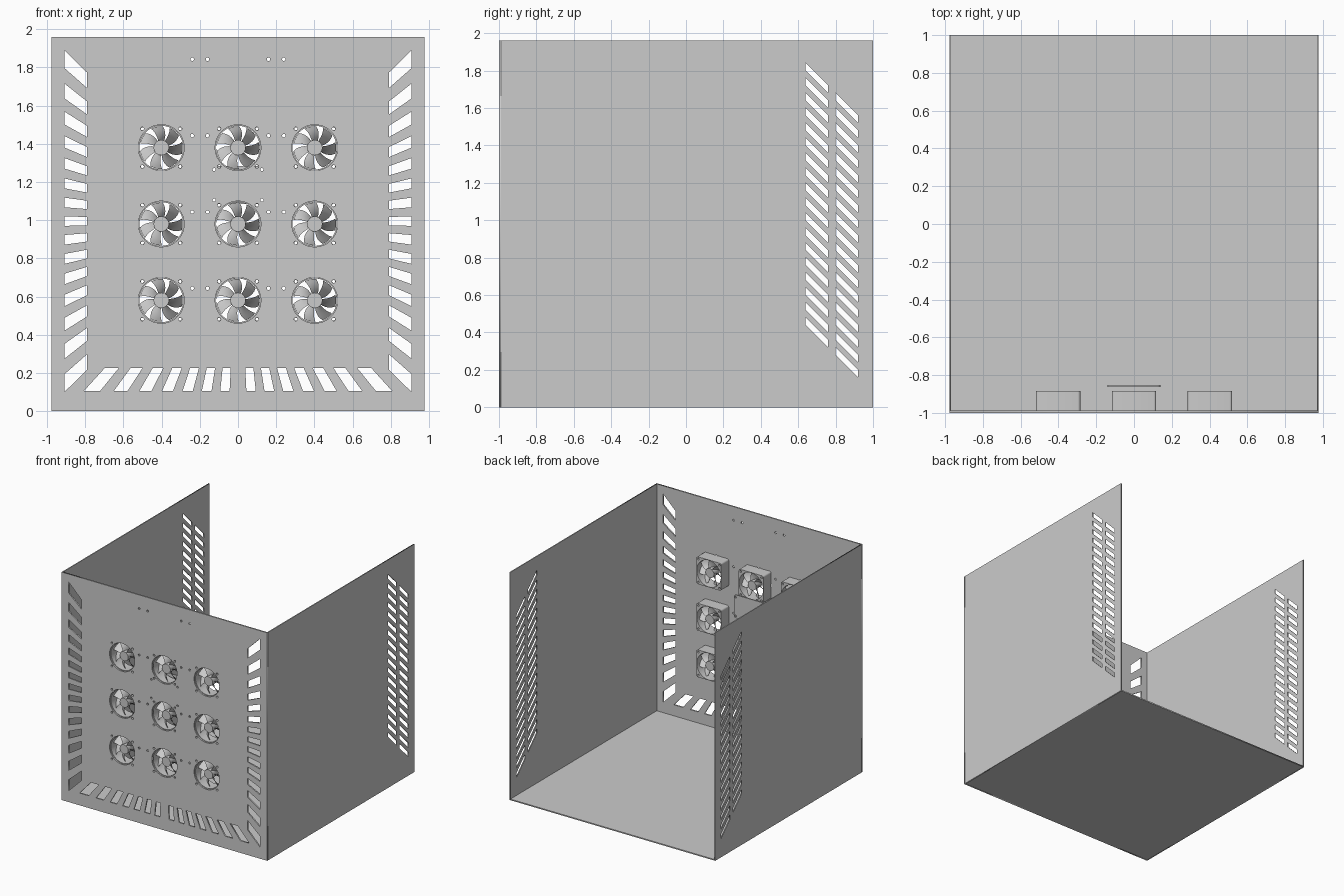
import bpy, bmesh
from math import sin, cos, tan, radians, pi
from mathutils import Matrix

if "Cube" in bpy.data.objects:
    bpy.data.objects.remove(bpy.data.objects["Cube"])

W, H, T = 0.978, 1.96, 0.012          # half width, height, sheet thickness
FRONT = Matrix(((1, 0, 0, 0), (0, 0, -1, 0), (0, 1, 0, 0), (0, 0, 0, 1)))  # profile (x, z)
SIDE = Matrix(((0, 0, 1, 0), (1, 0, 0, 0), (0, 1, 0, 0), (0, 0, 0, 1)))    # profile (y, z)


def circle(cx, cz, r, n=16):
    return [(cx + r * cos(2 * pi * i / n), cz + r * sin(2 * pi * i / n)) for i in range(n)]


def rect(x0, z0, x1, z1):
    return [(x0, z0), (x1, z0), (x1, z1), (x0, z1)]


def rounded(hx, hz, r, cz=0.0, n=5):
    pts = []
    for k, (sx, sz) in enumerate(((1, 1), (-1, 1), (-1, -1), (1, -1))):
        for i in range(n):
            a = pi / 2 * (k + i / (n - 1))
            pts.append((sx * (hx - r) + r * cos(a), cz + sz * (hz - r) + r * sin(a)))
    return pts


def link(name, mesh, loc=(0, 0, 0)):
    ob = bpy.data.objects.new(name, mesh)
    ob.location = loc
    bpy.context.collection.objects.link(ob)
    return ob


def plate(name, loops, thick, matrix):
    """Flat sheet: the first loop is the outline, the others are holes."""
    cu = bpy.data.curves.new(name, 'CURVE')
    cu.dimensions, cu.fill_mode, cu.extrude = '2D', 'BOTH', thick / 2
    for pts in loops:
        s = cu.splines.new('POLY')
        s.points.add(len(pts) - 1)
        for p, (x, y) in zip(s.points, pts):
            p.co = (x, y, 0, 1)
        s.use_cyclic_u = True
    tmp = link(name + "_profile", cu)
    dg = bpy.context.evaluated_depsgraph_get()
    me = bpy.data.meshes.new_from_object(tmp.evaluated_get(dg))
    bpy.data.objects.remove(tmp)
    me.transform(matrix)
    bm = bmesh.new()
    bm.from_mesh(me)
    bmesh.ops.remove_doubles(bm, verts=bm.verts, dist=1e-5)
    bmesh.ops.recalc_face_normals(bm, faces=bm.faces)
    bm.to_mesh(me)
    bm.free()
    me.name = name
    return me


def smooth(ob):
    bpy.ops.object.select_all(action='DESELECT')
    ob.select_set(True)
    bpy.context.view_layer.objects.active = ob
    bpy.ops.object.shade_smooth_by_angle(angle=radians(30))


fans = [(x, z) for x in (-0.402, 0, 0.402) for z in (0.58, 0.98, 1.38)]
corners = [(sx * 0.099, sz * 0.099) for sx in (-1, 1) for sz in (-1, 1)]
board_holes = [(sx * 0.125, z) for sx in (-1, 1) for z in (1.105, 1.265)]

# Front panel: radial vents, fan openings and screw holes
loops = [rect(-W, 0, W, H)]
CZ, half = 0.995, radians(1.57)
for s in (-1, 1):
    for k in range(-7, 8):
        a = radians(6.14 * k)
        loops.append([(s * r, CZ + r * tan(a + d)) for r, d in
                      ((0.79, -half), (0.91, -half), (0.91, half), (0.79, half))])
    for k in range(7):
        a = radians(4.4 + 6.04 * k)
        loops.append([(s * r * tan(a + d), CZ - r) for r, d in
                      ((0.77, -half), (0.89, -half), (0.89, half), (0.77, half))])
for x, z in fans:
    loops.append(circle(x, z, 0.12, 48))
    loops += [circle(x + dx, z + dz, 0.009) for dx, dz in corners]
loops += [circle(x, z, 0.009) for x in (-0.24, -0.16, 0.16, 0.24)
          for z in (0.643, 1.043, 1.443, 1.843)]
loops += [circle(x, z, 0.008) for x, z in board_holes]
link("front_panel", plate("front_panel", loops, T, FRONT), (0, -1 + T / 2, 0))

# Side panels: two columns of slanted vents
loops = [rect(-1 + T, 0, 1, H)]
for y, top in ((0.64, 1.84), (0.80, 1.68)):
    for i in range(18):
        z = top - 0.08 * i
        loops.append([(y, z), (y, z - 0.04), (y + 0.12, z - 0.16), (y + 0.12, z - 0.12)])
side = plate("side_panel", loops, 0.008, SIDE)
for s, n in ((-1, "left_panel"), (1, "right_panel")):
    link(n, side, (s * (W - 0.004), 0, 0))

# Floor
floor = plate("floor", [rect(-W + 0.008, -1 + T, W - 0.008, 1)], 0.01, Matrix())
link("floor", floor, (0, 0, 0.005))

# Fan housing
frame = plate("fan_housing", [rounded(0.1175, 0.1175, 0.014), circle(0, 0, 0.1145, 48)]
              + [circle(x, z, 0.008) for x, z in corners], 0.104, FRONT)

# Fan rotor: hub and seven pitched blades
bm = bmesh.new()
bmesh.ops.create_cone(bm, cap_ends=True, segments=32, radius1=0.04, radius2=0.04, depth=0.08,
                      matrix=Matrix.Rotation(pi / 2, 4, 'X'))
NR, NA = 5, 6
for b in range(7):
    grids = []
    for off in (-0.0015, 0.0015):
        g = []
        for i in range(NR + 1):
            t = i / NR
            r = 0.037 + 0.075 * t
            span = radians(46 - 14 * t)
            mid = 2 * pi * b / 7 + radians(90 + 12 * t * t)
            g.append([bm.verts.new((r * cos(mid + span * u), off - 0.064 * u * (1 - 0.25 * t),
                                    r * sin(mid + span * u)))
                      for u in (j / NA - 0.5 for j in range(NA + 1))])
        grids.append(g)
    A, B = grids
    for i in range(NR):
        for j in range(NA):
            for g in grids:
                bm.faces.new((g[i][j], g[i + 1][j], g[i + 1][j + 1], g[i][j + 1]))
        for j in (0, NA):
            bm.faces.new((A[i][j], A[i + 1][j], B[i + 1][j], B[i][j]))
    for j in range(NA):
        for i in (0, NR):
            bm.faces.new((A[i][j], A[i][j + 1], B[i][j + 1], B[i][j]))
bmesh.ops.recalc_face_normals(bm, faces=bm.faces)
rotor = bpy.data.meshes.new("fan_rotor")
bm.to_mesh(rotor)
bm.free()

# Nine fans behind the front panel
for n, (x, z) in enumerate(fans, 1):
    f = link(f"fan_housing_{n}", frame, (x, -0.936, z))
    r = link(f"fan_rotor_{n}", rotor, (x, -0.936, z))
    if n == 1:
        smooth(f)
        smooth(r)

# Control board behind the top middle fan
board = plate("control_board", [rounded(0.14, 0.1, 0.015, 1.185)]
              + [circle(x, z, 0.008) for x, z in board_holes], 0.01, FRONT)
link("control_board", board, (0, -0.857, 0))
